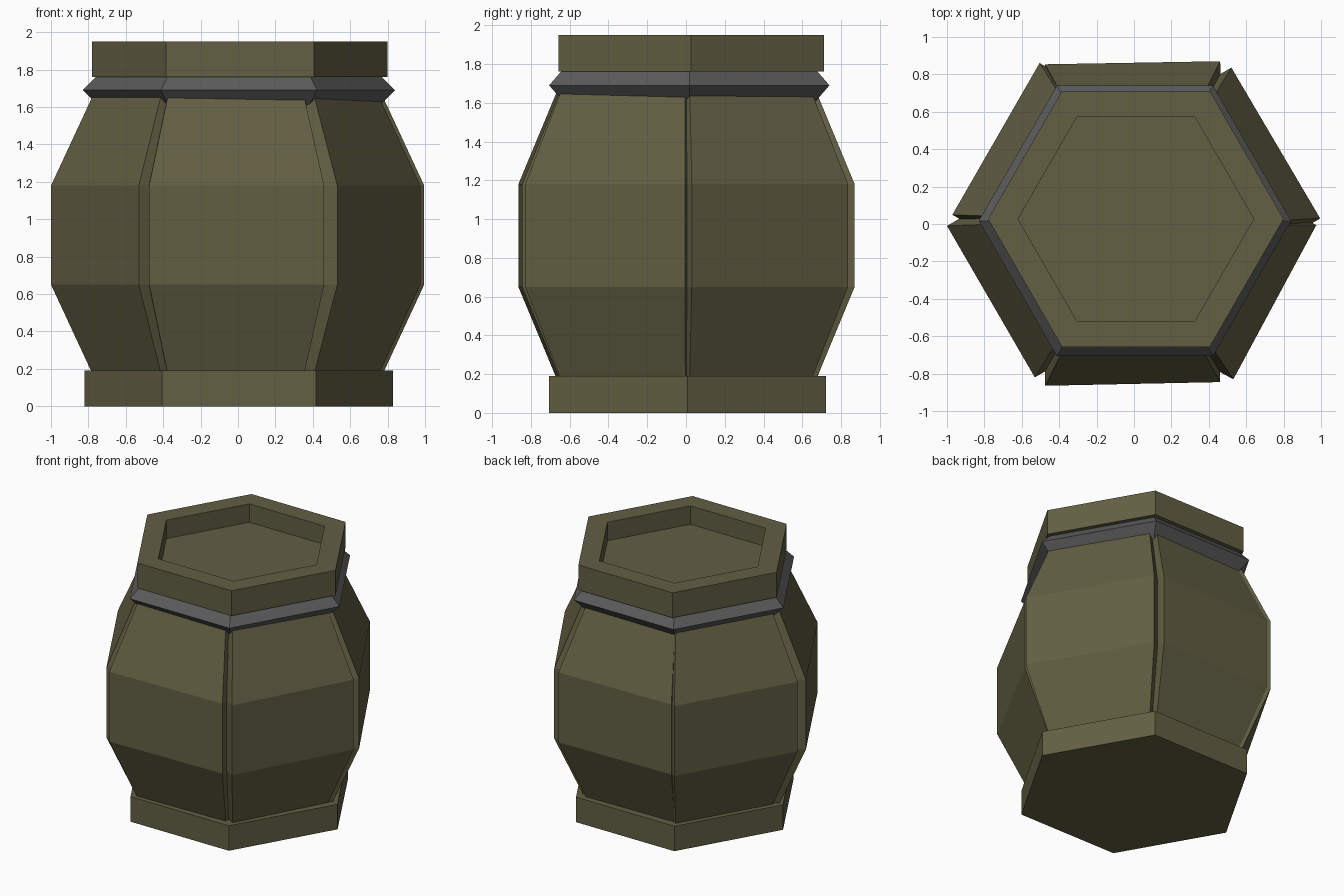
import bpy, bmesh, math
from mathutils import Matrix, Vector

if "Cube" in bpy.data.objects:
    bpy.data.objects.remove(bpy.data.objects["Cube"])


def material(name, rgb):
    m = bpy.data.materials.new(name)
    m.diffuse_color = (*rgb, 1)
    m.use_nodes = True
    m.node_tree.nodes["Principled BSDF"].inputs["Base Color"].default_value = m.diffuse_color
    return m


OLIVE = material("olive", (0.122, 0.115, 0.056))
GREY = material("dark grey", (0.105, 0.105, 0.108))


def finish(name, bm, mat):
    bmesh.ops.recalc_face_normals(bm, faces=bm.faces[:])
    me = bpy.data.meshes.new(name)
    bm.to_mesh(me)
    bm.free()
    me.materials.append(mat)
    ob = bpy.data.objects.new(name, me)
    bpy.context.collection.objects.link(ob)
    return ob


def hex_lathe(name, profile, center, mat, closed=False):
    """Six-sided lathe of (radius, z) points; ends capped, or closed into a ring."""
    bm = bmesh.new()
    rings = []
    for r, z in profile:
        rings.append([bm.verts.new((center[0] + r * math.cos(i * math.pi / 3),
                                    center[1] + r * math.sin(i * math.pi / 3), z))
                      for i in range(6)])
    pairs = list(zip(rings, rings[1:]))
    if closed:
        pairs.append((rings[-1], rings[0]))
    else:
        bm.faces.new(rings[0])
        bm.faces.new(rings[-1])
    for a, b in pairs:
        for i in range(6):
            j = (i + 1) % 6
            bm.faces.new((a[i], a[j], b[j], b[i]))
    return finish(name, bm, mat)


def stave(name, cx, cy, degrees):
    """Bent plate, local +x outward; (z, half width, setback) per level."""
    levels = [(0.15, 0.36, -0.206), (0.65, 0.468, 0), (1.18, 0.468, 0), (1.70, 0.355, -0.214)]
    bm = bmesh.new()
    rows = []
    for z, w, d in levels:
        rows.append([bm.verts.new(p) for p in
                     ((d, -w, z), (d, w, z), (d - 0.1, w, z), (d - 0.1, -w, z))])
    for a, b in zip(rows, rows[1:]):
        for i in range(4):
            j = (i + 1) % 4
            bm.faces.new((a[i], a[j], b[j], b[i]))
    bm.faces.new(rows[0])
    bm.faces.new(rows[-1])
    move = Matrix.Translation(Vector((cx, cy, 0))) @ Matrix.Rotation(math.radians(degrees), 4, 'Z')
    bm.transform(move)
    finish(name, bm, OLIVE)


# Foot of the barrel
hex_lathe("base", [(0.825, 0), (0.825, 0.19)], (0.005, 0.008), OLIVE)

# Lid with a sunken hexagonal top
hex_lathe("lid", [(0.79, 1.76), (0.79, 1.95), (0.63, 1.95), (0.63, 1.81)],
          (0.01, 0.027), OLIVE)

# Diamond-section metal band around the neck
hex_lathe("neck_band", [(0.745, 1.60), (0.835, 1.69), (0.745, 1.78), (0.655, 1.69)],
          (0.005, 0.017), GREY, closed=True)

# Six slightly misaligned staves
for i, (cx, cy, deg) in enumerate([
        (-0.007, -0.855, -88.8), (0.753, -0.418, -28.3), (0.758, 0.433, 30.5),
        (-0.007, 0.862, 91.0), (-0.738, 0.455, 150.1), (-0.765, -0.415, 210.1)]):
    stave(f"stave_{i + 1}", cx, cy, deg)
